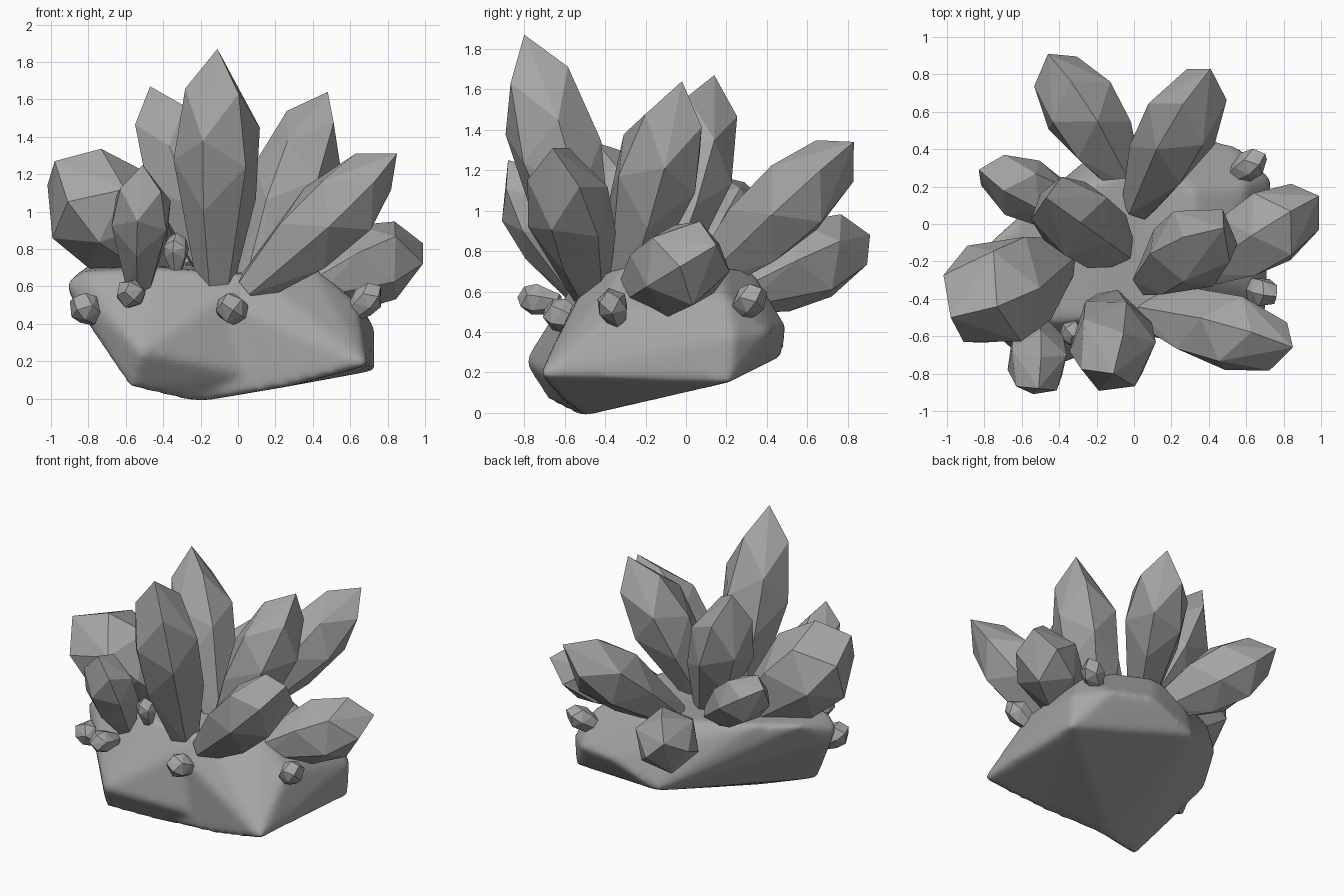
import bpy, bmesh, math
from mathutils import Vector

cube = bpy.data.objects.get("Cube")
if cube:
    bpy.data.objects.remove(cube, do_unlink=True)


def material(name, grey):
    m = bpy.data.materials.new(name)
    m.use_nodes = True
    col = (grey, grey, grey, 1)
    m.diffuse_color = col
    m.node_tree.nodes["Principled BSDF"].inputs["Base Color"].default_value = col
    return m


stone_grey = material("stone_grey", 0.38)


def hull_object(name, *groups):
    """Faceted solid, one convex lobe wrapped around each group of points."""
    bm = bmesh.new()
    for points in groups:
        verts = [bm.verts.new(p) for p in points]
        bmesh.ops.convex_hull(bm, input=verts)
    loose = [v for v in bm.verts if not v.link_faces]
    bmesh.ops.delete(bm, geom=loose, context='VERTS')
    bmesh.ops.dissolve_limit(bm, angle_limit=math.radians(4),
                             verts=bm.verts, edges=bm.edges)
    bmesh.ops.recalc_face_normals(bm, faces=bm.faces)
    me = bpy.data.meshes.new(name)
    bm.to_mesh(me)
    bm.free()
    ob = bpy.data.objects.new(name, me)
    bpy.context.collection.objects.link(ob)
    me.materials.append(stone_grey)
    return ob


def crystal(name, base, tip, radius, turn=0, foot=0.42):
    """Six-sided point: narrow foot, full waist, staggered shoulder, upper facets, tip."""
    base, tip = Vector(base), Vector(tip)
    axis = tip - base
    rot = axis.to_track_quat('Z', 'Y').to_matrix()
    pts = [tip]
    for i in range(6):
        a = math.radians(turn + 60 * i)
        out = rot @ Vector((math.cos(a), math.sin(a), 0)) * radius
        odd = i % 2
        pts.append(base + out * foot)
        pts.append(base + axis * (0.54 if odd else 0.66) + out)
        if odd:
            pts.append(base + axis * 0.84 + out * 0.74)
        else:
            pts.append(base + axis * 0.36 + out * 0.92)
    return hull_object(name, pts)


# Rock base: two rough lobes, fused and softened
right_lobe = [
    (-.23, -.52, -.02), (-.58, -.68, .06), (-.52, -.80, .25), (-.1, .48, .28),
    (-.1, .38, .56), (-.9, -.36, .54), (-.92, -.42, .62), (-.82, -.14, .71),
    (-.6, .05, .73), (-.82, -.47, .68), (-.6, -.62, .46), (-.4, -.52, .7),
    (.05, .32, .7), (.1, -.48, .66), (.1, -.56, .12)]
left_lobe = [
    (-.23, -.52, -.02), (.24, -.62, .06), (.69, -.73, .18), (.73, .22, .15),
    (.73, .24, .38), (.55, .42, .4), (.25, .5, .42), (-.1, .48, .28),
    (.1, .33, .7), (.32, .18, .73), (.38, -.3, .73), (.1, -.48, .67),
    (.64, -.35, .5), (.6, .2, .58), (-.1, .38, .56), (-.2, -.54, .58)]
rock = hull_object("rock_base", right_lobe, left_lobe)
remesh = rock.modifiers.new("remesh", 'REMESH')
remesh.mode = 'VOXEL'
remesh.voxel_size = 0.022
remesh.use_smooth_shade = True
soft = rock.modifiers.new("soften", 'SMOOTH')
soft.factor = 0.5
soft.iterations = 12

# Large crystals: name, foot, tip, radius, turn
large = [
    ("front_crystal", (-.12, -.44, .6), (-.11, -.8, 1.87), .235, 10),
    ("front_left_crystal", (.06, -.47, .58), (.85, -.66, 1.31), .215, 20),
    ("inner_left_crystal", (.08, -.3, .62), (.48, -.02, 1.64), .225, 0),
    ("inner_right_crystal", (-.08, -.14, .6), (-.47, .14, 1.67), .22, 30),
    ("back_left_crystal", (.02, .09, .65), (.41, .83, 1.34), .215, 15),
    ("back_right_crystal", (-.04, .22, .58), (-.46, .91, .88), .22, 40),
    ("left_crystal", (.36, -.26, .58), (.99, .15, .83), .225, 25),
    ("right_back_crystal", (-.25, .05, .72), (-.83, .29, 1.14), .17, 5),
    ("right_front_crystal", (-.53, -.53, .6), (-.51, -.88, 1.25), .17, 20),
    ("wide_right_crystal", (-.4, -.18, .69), (-.98, -.5, 1.27), .3, 12),
]
for name, base, tip, r, turn in large:
    crystal(name, base, tip, r, turn)

# Small crystals: centre, direction, half length, radius
small = [
    ((-.81, -.55, .48), (-.6, -.5, .5), .11, .085),
    ((-.57, -.73, .56), (-.3, -.9, .1), .11, .08),
    ((-.03, -.61, .48), (-.5, -.8, .3), .11, .085),
    ((.68, -.36, .52), (.6, -.2, .6), .12, .08),
    ((.61, .31, .55), (.7, .5, .5), .13, .08),
    ((-.33, -.58, .79), (0, -.2, 1), .1, .07),
]
for i, (c, d, half, r) in enumerate(small):
    c, d = Vector(c), Vector(d).normalized() * half
    crystal("small_crystal_%d" % (i + 1), c - d, c + d, r, 15 * i, foot=0.5)
